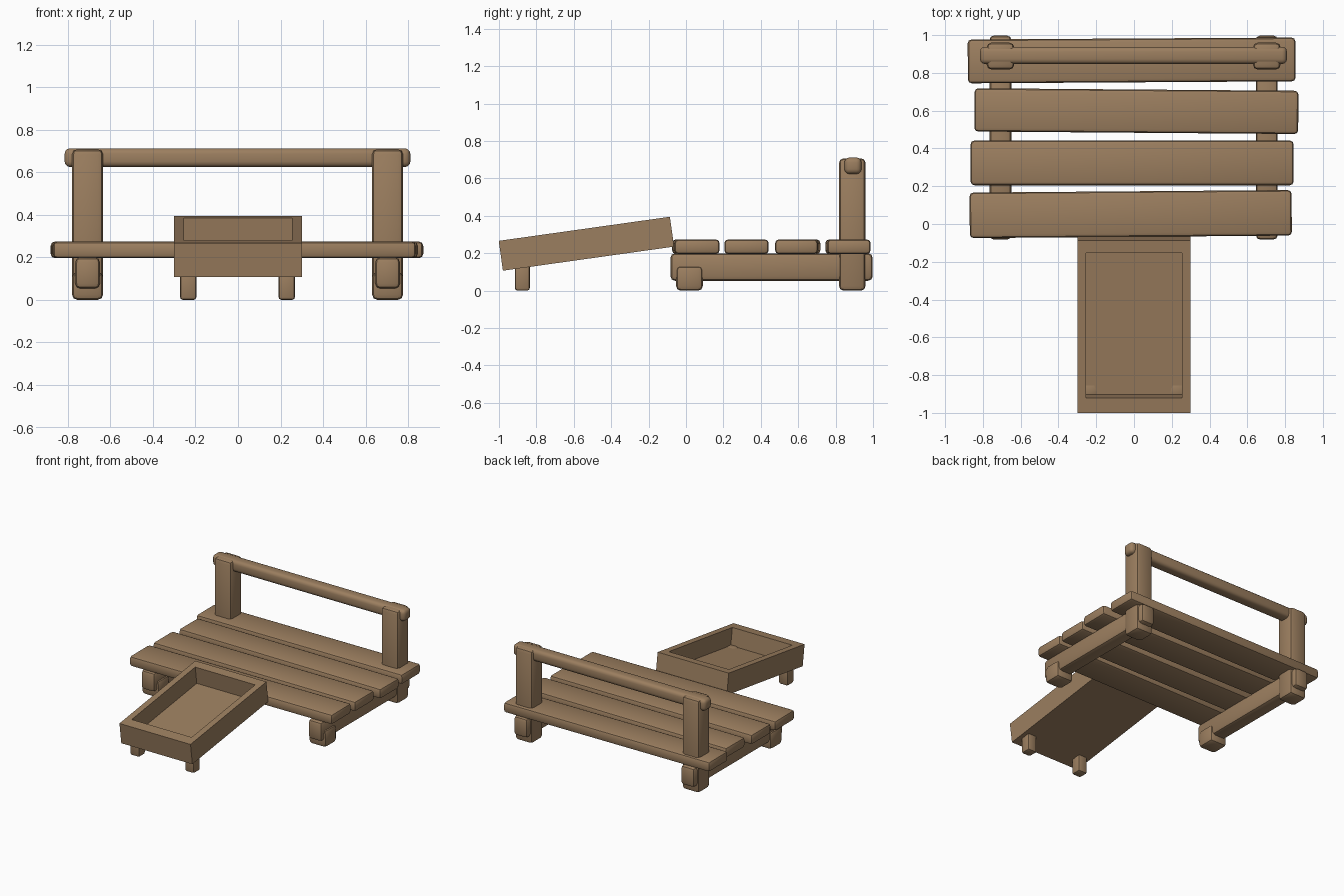
import bpy, bmesh, math
from mathutils import Matrix, Vector

if "Cube" in bpy.data.objects:
    bpy.data.objects.remove(bpy.data.objects["Cube"])

wood = bpy.data.materials.new("brown wood")
wood.diffuse_color = (0.33, 0.21, 0.115, 1)
wood.use_nodes = True
wood.node_tree.nodes["Principled BSDF"].inputs["Base Color"].default_value = wood.diffuse_color


def finish(name, bm, smooth=False):
    mesh = bpy.data.meshes.new(name)
    bmesh.ops.recalc_face_normals(bm, faces=bm.faces)
    bm.to_mesh(mesh)
    bm.free()
    mesh.materials.append(wood)
    ob = bpy.data.objects.new(name, mesh)
    bpy.context.collection.objects.link(ob)
    if smooth:
        bpy.ops.object.select_all(action='DESELECT')
        bpy.context.view_layer.objects.active = ob
        ob.select_set(True)
        bpy.ops.object.shade_smooth_by_angle(angle=math.radians(30))
    return ob


def timber(name, xr, yr, zr, bevel=0.02, segments=2, turn=0):
    """Rounded beam filling the given x, y and z ranges, turned about z."""
    lo, hi = Vector((xr[0], yr[0], zr[0])), Vector((xr[1], yr[1], zr[1]))
    bm = bmesh.new()
    bmesh.ops.create_cube(bm, size=1)
    bmesh.ops.scale(bm, vec=hi - lo, verts=bm.verts)
    bmesh.ops.bevel(bm, geom=bm.edges[:], offset=bevel, segments=segments,
                    profile=0.5, affect='EDGES', clamp_overlap=True)
    place = Matrix.Translation((lo + hi) / 2) @ Matrix.Rotation(math.radians(turn), 4, 'Z')
    bmesh.ops.transform(bm, matrix=place, verts=bm.verts)
    return finish(name, bm, True)


# Deck planks, slightly uneven
planks = [(-0.87, 0.835, -0.068, 0.173, 0.45),
          (-0.865, 0.845, 0.205, 0.442, 0.0),
          (-0.845, 0.87, 0.483, 0.712, -0.45),
          (-0.88, 0.855, 0.75, 0.982, 0.35)]
for i, (x0, x1, y0, y1, turn) in enumerate(planks):
    timber(f"deck_plank_{i + 1}", (x0, x1), (y0, y1), (0.196, 0.274), 0.02, 2, turn)

# Side beams, short front feet and tall back posts
for side, c in (("left", -0.707), ("right", 0.703)):
    timber(f"{side}_beam", (c - 0.058, c + 0.058), (-0.083, 0.998), (0.053, 0.2), 0.024)
    timber(f"{side}_front_foot", (c - 0.073, c + 0.073), (-0.053, 0.09), (0, 0.132), 0.025)
    timber(f"{side}_back_post", (c - 0.073, c + 0.073), (0.818, 0.96), (0, 0.708), 0.025)

# Back handrail
timber("back_rail", (-0.815, 0.81), (0.847, 0.938), (0.624, 0.712), 0.026, 3)

# Sloping open tray at the front
bm = bmesh.new()
rings = []
for hx, y0, y1, z in ((0.3, -0.462, 0.462, -0.0805), (0.3, -0.462, 0.462, 0.0805),
                      (0.253, -0.38, 0.393, 0.0805), (0.253, -0.38, 0.393, -0.052)):
    rings.append([bm.verts.new(p) for p in
                  ((-hx, y0, z), (hx, y0, z), (hx, y1, z), (-hx, y1, z))])
for a, b in zip(rings, rings[1:]):
    for k in range(4):
        n = (k + 1) % 4
        bm.faces.new((a[k], a[n], b[n], b[k]))
bm.faces.new(rings[0][::-1])
bm.faces.new(rings[-1])
tray = finish("tray", bm)
tray.location = (0, -0.5325, 0.251)
tray.rotation_euler.x = math.radians(8)

# Tray legs
for side, c in (("left", -0.234), ("right", 0.229)):
    timber(f"{side}_tray_leg", (c - 0.039, c + 0.039), (-0.915, -0.835), (0, 0.153), 0.014)
